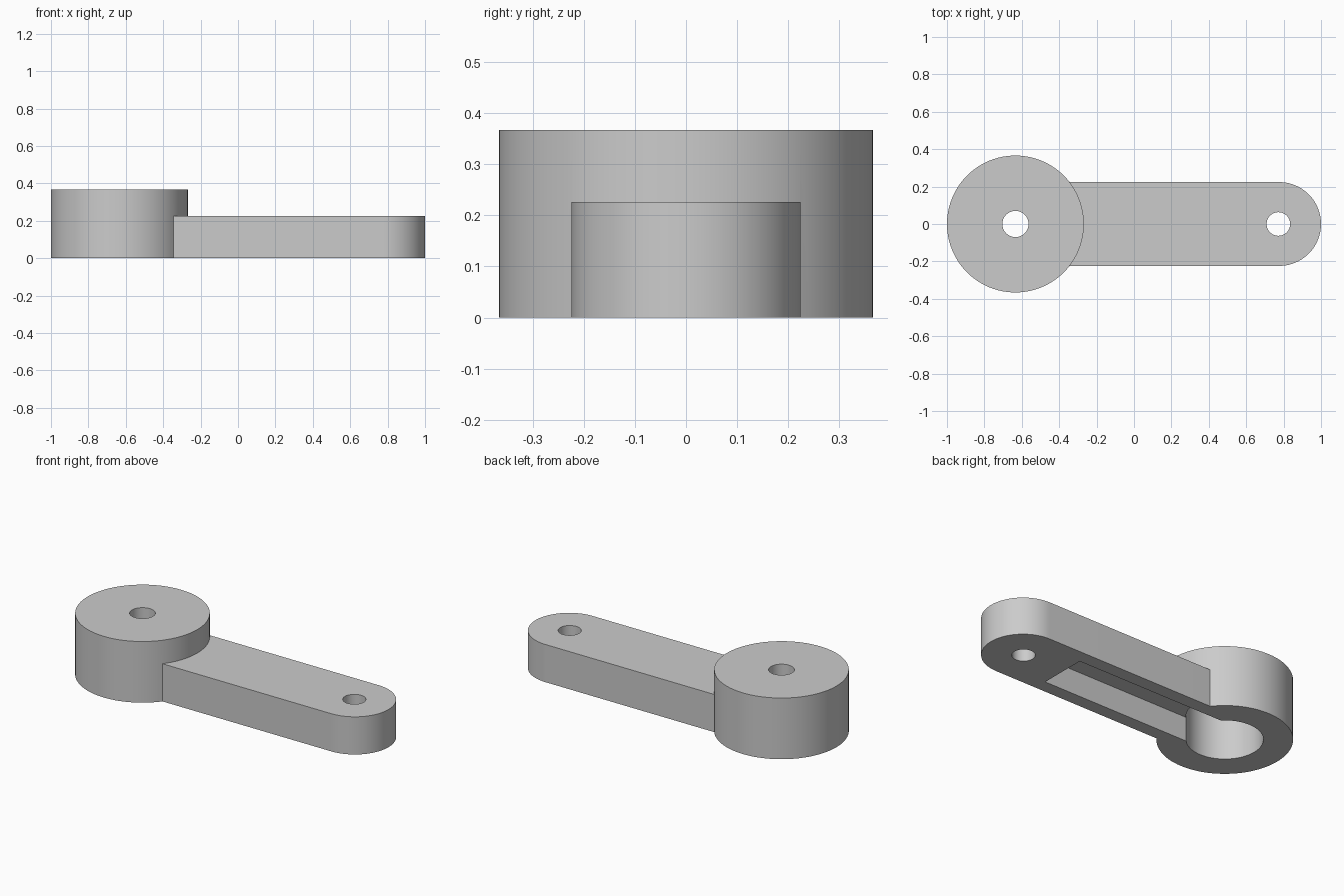
import bpy, bmesh
from math import pi, cos, sin

cube = bpy.data.objects.get("Cube")
if cube:
    bpy.data.objects.remove(cube, do_unlink=True)

HUB_X, HUB_R, HUB_H = -0.634, 0.366, 0.367
TIP_X, ARM_R, ARM_H = 0.776, 0.224, 0.226
WALL = 0.08

grey = bpy.data.materials.new("plain_grey")
grey.use_nodes = True
colour = (0.6, 0.6, 0.6, 1)
grey.diffuse_color = colour
grey.node_tree.nodes["Principled BSDF"].inputs["Base Color"].default_value = colour


def prism(name, outline, z0, z1):
    """Extrude a flat outline from z0 to z1."""
    bm = bmesh.new()
    base = bm.faces.new([bm.verts.new((x, y, z0)) for x, y in outline])
    top = bmesh.ops.extrude_face_region(bm, geom=[base])["geom"]
    verts = [v for v in top if isinstance(v, bmesh.types.BMVert)]
    bmesh.ops.translate(bm, vec=(0, 0, z1 - z0), verts=verts)
    bmesh.ops.recalc_face_normals(bm, faces=bm.faces)
    mesh = bpy.data.meshes.new(name)
    bm.to_mesh(mesh)
    bm.free()
    mesh.materials.append(grey)
    obj = bpy.data.objects.new(name, mesh)
    bpy.context.collection.objects.link(obj)
    return obj


def arc(cx, r, start, end, n):
    return [(cx + r * cos(start + (end - start) * i / n),
             r * sin(start + (end - start) * i / n)) for i in range(n + 1)]


def disc(name, cx, r, z0, z1, n=96):
    return prism(name, arc(cx, r, 0, 2 * pi, n)[:-1], z0, z1)


def combine(target, tool, operation):
    """Apply a boolean and discard the tool."""
    mod = target.modifiers.new(operation.lower(), "BOOLEAN")
    mod.object, mod.operation, mod.solver = tool, operation, "EXACT"
    bpy.ops.object.select_all(action="DESELECT")
    bpy.context.view_layer.objects.active = target
    target.select_set(True)
    bpy.ops.object.modifier_apply(modifier=mod.name)
    bpy.data.objects.remove(tool, do_unlink=True)


# Round hub joined to the round-ended arm
lever = disc("lever_arm", HUB_X, HUB_R, 0, HUB_H)
arm_outline = [(HUB_X, -ARM_R)] + arc(TIP_X, ARM_R, -pi / 2, pi / 2, 48) + [(HUB_X, ARM_R)]
combine(lever, prism("arm", arm_outline, 0, ARM_H), "UNION")

# Recess under the arm, running into the hub bore
w = ARM_R - WALL
slot = [(HUB_X, -w), (0.5, -w), (0.5, w), (HUB_X, w)]
combine(lever, prism("slot_cutter", slot, -0.1, ARM_H - WALL), "DIFFERENCE")
combine(lever, disc("bore_cutter", HUB_X, 0.207, -0.12, HUB_H - WALL), "DIFFERENCE")

# Through holes in hub and tip
combine(lever, disc("hub_hole_cutter", HUB_X, 0.07, -0.2, 0.6, 64), "DIFFERENCE")
combine(lever, disc("tip_hole_cutter", TIP_X - 0.004, 0.063, -0.2, 0.6, 64), "DIFFERENCE")

bpy.ops.object.shade_smooth_by_angle(angle=pi / 6)
